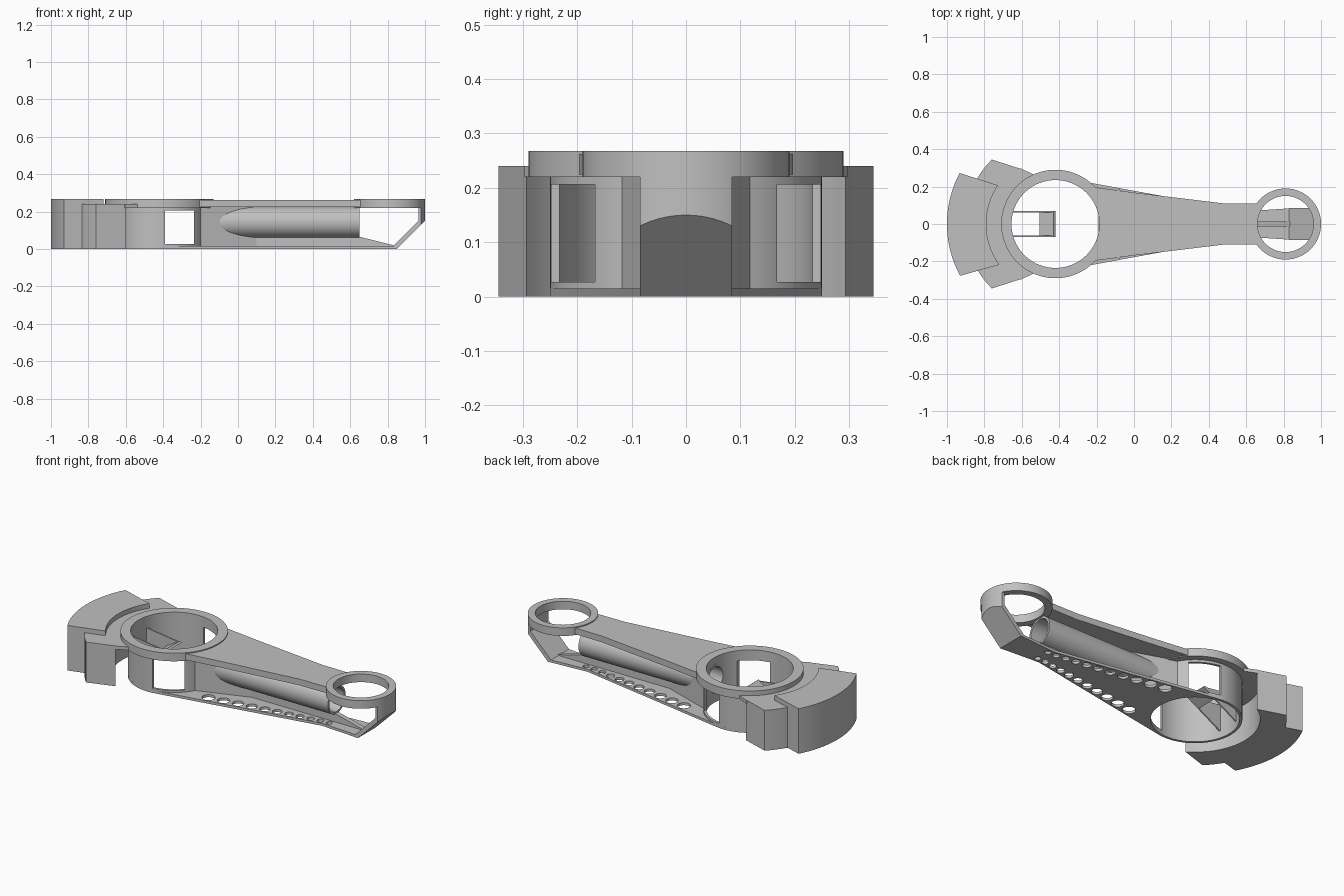
import bpy, bmesh
from math import sin, cos, radians
from mathutils import Vector

cube = bpy.data.objects.get("Cube")
if cube:
    bpy.data.objects.remove(cube, do_unlink=True)

grey = bpy.data.materials.new("plain grey")
grey.use_nodes = True
COLOUR = (0.53, 0.53, 0.53, 1)
grey.diffuse_color = COLOUR
grey.node_tree.nodes["Principled BSDF"].inputs["Base Color"].default_value = COLOUR

BIG = (-0.42, 0)      # axis of the large drum
SMALL = (0.81, 0)     # axis of the small ring
TUBE_Z = 0.143
parts = []


def arc(c, r, a0, a1, n=24):
    """Points on an arc, angles in degrees, both ends included."""
    angles = [radians(a0 + (a1 - a0) * i / n) for i in range(n + 1)]
    return [(c[0] + r * cos(a), c[1] + r * sin(a)) for a in angles]


def circle(c, r, n=72):
    return arc(c, r, 0, 360, n)[:-1]


def prism(name, outline, lo, hi, axis="z"):
    """Extrude an outline along an axis; x uses (y, z) and y uses (x, z)."""
    place = {"z": lambda p: (p[0], p[1], lo),
             "x": lambda p: (lo, p[0], p[1]),
             "y": lambda p: (p[0], lo, p[1])}[axis]
    shift = Vector([(hi - lo) * (k == axis) for k in "xyz"])
    bm = bmesh.new()
    face = bm.faces.new([bm.verts.new(place(p)) for p in outline])
    new = bmesh.ops.extrude_face_region(bm, geom=[face])["geom"]
    bmesh.ops.translate(bm, vec=shift, verts=[g for g in new if isinstance(g, bmesh.types.BMVert)])
    bmesh.ops.recalc_face_normals(bm, faces=bm.faces[:])
    mesh = bpy.data.meshes.new(name)
    bm.to_mesh(mesh)
    bm.free()
    mesh.materials.append(grey)
    obj = bpy.data.objects.new(name, mesh)
    bpy.context.collection.objects.link(obj)
    parts.append(obj)
    return obj


def boolean(obj, cutters, operation="DIFFERENCE"):
    """Apply cutters to a part and discard them."""
    for cutter in cutters:
        mod = obj.modifiers.new("cut", "BOOLEAN")
        mod.operation, mod.solver, mod.object = operation, "EXACT", cutter
    bpy.context.view_layer.update()
    graph = bpy.context.evaluated_depsgraph_get()
    mesh = bpy.data.meshes.new_from_object(obj.evaluated_get(graph))
    obj.modifiers.clear()
    obj.data = mesh
    for cutter in cutters:
        parts.remove(cutter)
        bpy.data.objects.remove(cutter, do_unlink=True)


def ring(name, c, outer, inner, z0, z1):
    obj = prism(name, circle(c, outer), z0, z1)
    boolean(obj, [prism("bore", circle(c, inner), z0 - 0.1, z1 + 0.1)])
    return obj


def tube_bore():
    return prism("tube_bore", circle((0, TUBE_Z), 0.07, 48), -0.3, 0.75, "x")


# Large drum with side windows, and its rim
drum = ring("drum", BIG, 0.25, 0.235, 0, 0.23)
window = [(-0.39, 0.027), (-0.235, 0.027), (-0.235, 0.206), (-0.39, 0.206)]
boolean(drum, [prism("window", window, -0.4, 0.4, "y"), tube_bore()])
ring("drum_rim", BIG, 0.29, 0.235, 0.22, 0.268)

# Small ring at the far end
ring("small_ring", SMALL, 0.19, 0.15, 0.22, 0.268)

# Top plate between the two rings
prism("top_plate",
      arc(BIG, 0.27, 48, -48) + [(0, -0.168), (0.48, -0.11)]
      + arc(SMALL, 0.18, 217, 143) + [(0.48, 0.11), (0, 0.168)], 0.225, 0.262)

# Perforated bottom plate
base = prism("bottom_plate",
             arc(BIG, 0.25, 80, 280, 48) + [(0.6, -0.068), (0.85, -0.085),
                                            (0.85, 0.085), (0.6, 0.068)], 0, 0.015)
cutters = [prism("bore", circle(BIG, 0.235), -0.1, 0.1)]
x = -0.09
for i in range(11):
    r = 0.036 - 0.0019 * i
    edge = 0.178 - 0.183 * min(x, 0.6)
    for side in (-1, 1):
        cutters.append(prism("hole", circle((x, side * (edge - r - 0.01)), r, 24), -0.1, 0.1))
    x += 2 * r + 0.017
boolean(base, cutters)

# Hollow tube along the arm
tube = prism("tube", circle((0, TUBE_Z), 0.083, 48), -0.19, 0.65, "x")
boolean(tube, [tube_bore()])

# Central web with a sloping toe
web = prism("web", [(-0.18, 0.01), (0.85, 0.01), (0.83, 0.02), (0.65, 0.065),
                    (0.65, 0.23), (-0.18, 0.23)], -0.014, 0.014, "y")
boolean(web, [tube_bore()])

# Wedge joining the tube to the drum
wedge = prism("tube_wedge", arc(BIG, 0.243, 30, -30) + [(0.1, -0.014), (0.1, 0.014)],
              0.01, 0.23)
boolean(wedge, [tube_bore()])

# Sloped strut carrying the small ring, rounded to match it
strut = prism("end_strut", [(0.83, 0), (0.85, 0), (1.01, 0.16), (1.01, 0.225),
                            (0.965, 0.225), (0.965, 0.15), (0.83, 0.015)],
              -0.085, 0.085, "y")
boolean(strut, [prism("rounding", circle(SMALL, 0.19), -0.1, 0.4)], "INTERSECT")

# Counterweight in two steps, with a thin flange to the drum
prism("outer_weight", arc(BIG, 0.58, 152, 208.5) + arc(BIG, 0.37, 216, 146), 0, 0.268)
prism("inner_weight", arc(BIG, 0.484, 134.6, 225.4) + arc(BIG, 0.344, 238.4, 121.6), 0, 0.24)
prism("weight_flange", arc(BIG, 0.35, 122, 238) + arc(BIG, 0.28, 248, 112), 0.22, 0.24)

# Triangular bracket inside the drum
for side, label in ((1, "left"), (-1, "right")):
    prism("bracket_cheek_" + label, [(-0.65, 0.04), (-0.42, 0.17), (-0.65, 0.2)],
          side * 0.062, side * 0.07, "y")
prism("bracket_bridge", [(-0.42, 0.17), (-0.5, 0.125), (-0.505, 0.135), (-0.43, 0.178)],
      -0.07, 0.07, "y")

# Smooth the round walls, keep edges sharp
bpy.ops.object.select_all(action="DESELECT")
for obj in parts:
    obj.select_set(True)
bpy.context.view_layer.objects.active = parts[0]
bpy.ops.object.shade_smooth_by_angle(angle=radians(30))
